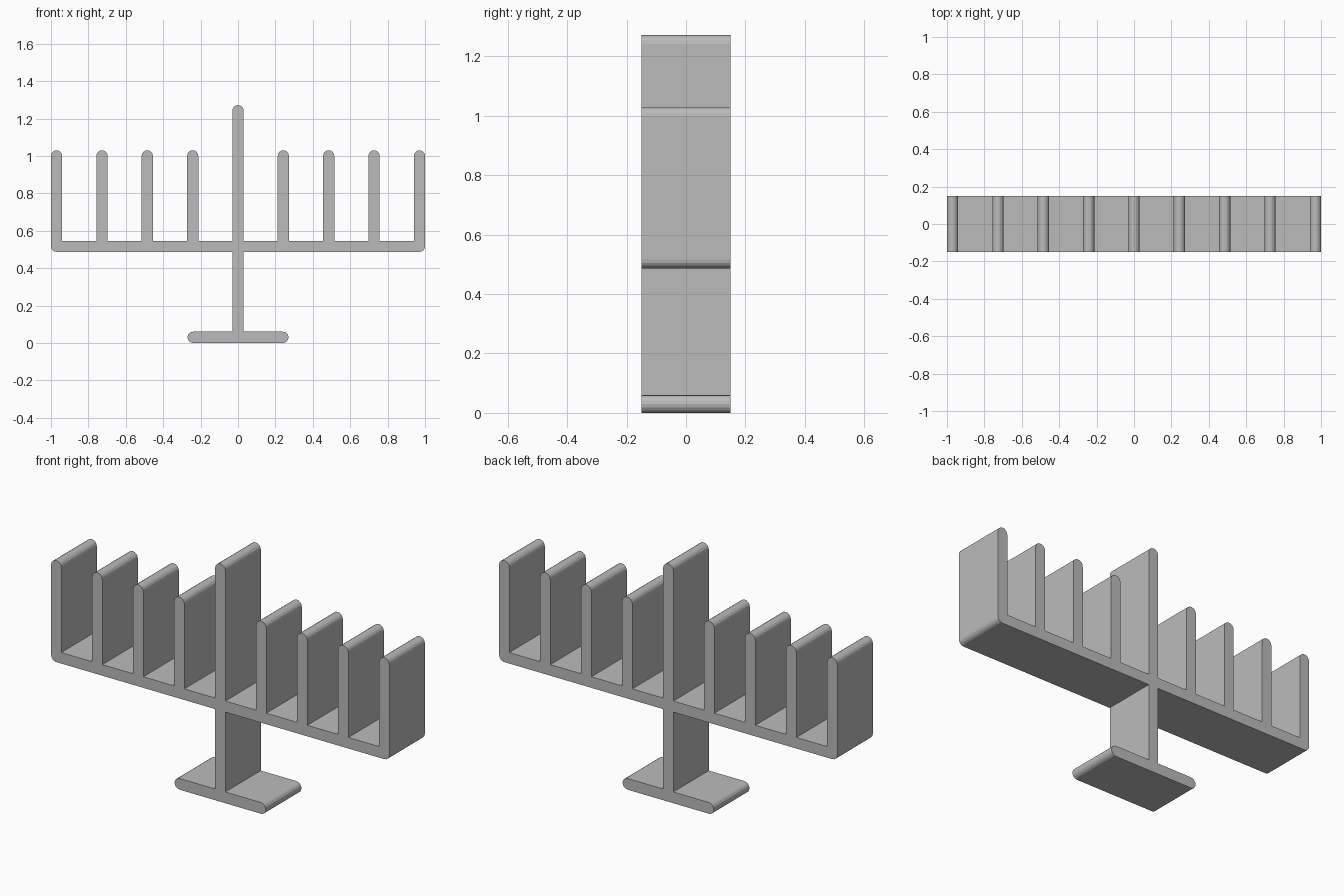
import bpy
import bmesh
from math import cos, sin, radians

if "Cube" in bpy.data.objects:
    bpy.data.objects.remove(bpy.data.objects["Cube"], do_unlink=True)

DEPTH = 0.30
R = 0.03                      # half the thickness of every bar
SPACING = 0.2425              # distance between neighbouring arms
BASE_HALF = 0.27
BAR_BOTTOM, BAR_TOP = 0.487, 0.546
ARM_TOP, STEM_TOP = 1.03, 1.272


def arc(cx, cz, start, end, steps=8):
    """Points along a rounded end of radius R."""
    angles = [radians(start + (end - start) * i / steps) for i in range(steps + 1)]
    return [(cx + R * cos(a), cz + R * sin(a)) for a in angles]


# Right half of the silhouette: rounded foot, stem and underside of the crossbar
half = arc(BASE_HALF - R, R, -90, 90)
half += [(R, 2 * R), (R, BAR_BOTTOM)]
half += arc(1 - R, BAR_BOTTOM + R, -90, 0, 4)

# Round-topped arms, from the outer end inwards
for i in (4, 3, 2, 1):
    x = SPACING * i
    if i < 4:
        half.append((x + R, BAR_TOP))
    else:
        x = 1 - R
    half += arc(x, ARM_TOP - R, 0, 180)
    half.append((x - R, BAR_TOP))

# Taller central arm
half.append((R, BAR_TOP))
half += arc(0, STEM_TOP - R, 0, 90, 4)

# Mirror the half, sharing only the point at the very top
outline = half + [(-x, z) for x, z in reversed(half[:-1])]

# Extrude the silhouette from front to back
bm = bmesh.new()
front = bm.faces.new([bm.verts.new((x, -DEPTH / 2, z)) for x, z in outline])
result = bmesh.ops.extrude_face_region(bm, geom=[front], use_keep_orig=True)
moved = [g for g in result["geom"] if isinstance(g, bmesh.types.BMVert)]
bmesh.ops.translate(bm, verts=moved, vec=(0, DEPTH, 0))
bmesh.ops.recalc_face_normals(bm, faces=bm.faces)

mesh = bpy.data.meshes.new("nine_arm_candle_holder")
bm.to_mesh(mesh)
bm.free()
holder = bpy.data.objects.new("nine_arm_candle_holder", mesh)
bpy.context.collection.objects.link(holder)

# Plain grey finish
grey = bpy.data.materials.new("plain_grey")
grey.use_nodes = True
colour = (0.5, 0.5, 0.5, 1)
grey.diffuse_color = colour
grey.node_tree.nodes["Principled BSDF"].inputs["Base Color"].default_value = colour
mesh.materials.append(grey)
